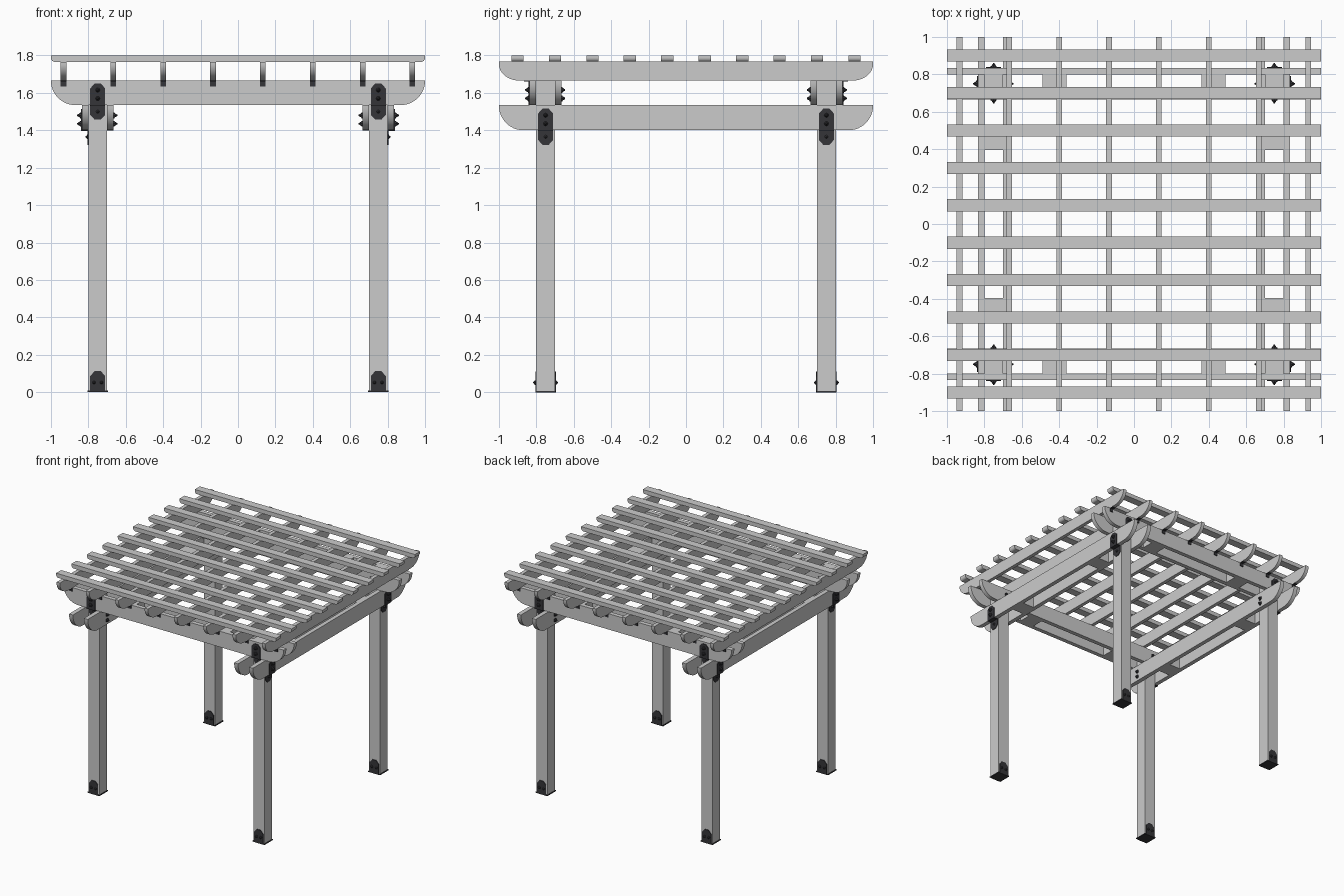
import bpy, bmesh, math
from mathutils import Vector

if "Cube" in bpy.data.objects:
    bpy.data.objects.remove(bpy.data.objects["Cube"])

metal = bpy.data.materials.new("dark_metal")
metal.diffuse_color = (0.035, 0.035, 0.04, 1)
metal.use_nodes = True
metal.node_tree.nodes["Principled BSDF"].inputs["Base Color"].default_value = metal.diffuse_color


def finish(name, bm, mat=None, smooth=False):
    bmesh.ops.recalc_face_normals(bm, faces=bm.faces[:])
    me = bpy.data.meshes.new(name)
    bm.to_mesh(me)
    bm.free()
    ob = bpy.data.objects.new(name, me)
    bpy.context.collection.objects.link(ob)
    if mat:
        me.materials.append(mat)
    if smooth:
        bpy.ops.object.select_all(action='DESELECT')
        ob.select_set(True)
        bpy.context.view_layer.objects.active = ob
        bpy.ops.object.shade_smooth_by_angle(angle=math.radians(30))
    return ob


def prism(name, pts, axis, lo, hi, mat=None, smooth=False):
    """Profile in (y,z) extruded along x, or (x,z) extruded along y."""
    bm = bmesh.new()
    vs = [bm.verts.new((lo, u, z) if axis == 'x' else (u, lo, z)) for u, z in pts]
    f = bm.faces.new(vs)
    r = bmesh.ops.extrude_face_region(bm, geom=[f])
    d = Vector((hi - lo, 0, 0)) if axis == 'x' else Vector((0, hi - lo, 0))
    bmesh.ops.translate(bm, vec=d, verts=[v for v in r['geom'] if isinstance(v, bmesh.types.BMVert)])
    return finish(name, bm, mat, smooth)


def box(name, x0, x1, y0, y1, z0, z1, mat=None):
    return prism(name, [(y0, z0), (y1, z0), (y1, z1), (y0, z1)], 'x', x0, x1, mat)


def timber(name, axis, c, w, z0, z1, r, lip=0.0):
    """Two-unit long board with rounded lower ends."""
    n = 12
    arc = [(1 - r + r * math.sin(a), z0 + (z1 - z0 - lip) * (1 - math.cos(a)))
           for a in [i * math.pi / 2 / n for i in range(n + 1)]]
    right = arc + ([(1, z1)] if lip else [])
    pts = right + [(-u, z) for u, z in reversed(right)]
    return prism(name, pts, axis, c - w / 2, c + w / 2, None, True)


def bolt(name, pos, direction, r=0.016, h=0.02):
    """Faceted washer with a tapered head."""
    bm = bmesh.new()
    q = Vector(direction).to_track_quat('Z', 'Y').to_matrix().to_4x4()
    for r1, r2, a, b in ((r, r, 0, 0.25 * h), (r * 0.75, r * 0.2, 0.25 * h, h)):
        g = bmesh.ops.create_cone(bm, cap_ends=True, segments=8, radius1=r1, radius2=r2, depth=b - a)
        bmesh.ops.translate(bm, vec=(0, 0, (a + b) / 2), verts=g['verts'])
    bm.transform(q)
    bmesh.ops.translate(bm, vec=pos, verts=bm.verts[:])
    return finish(name, bm, metal)


def plate_shape(c, z0, z1, cut_low, cut_high):
    """Plate outline with chamfered corners at the chosen ends."""
    w, s, k = 0.04, 0.017, 0.026
    low = [(c - s, z0), (c + s, z0)] if cut_low else []
    low += [(c + w, z0 + (k if cut_low else 0))]
    high = [(c + w, z1 - (k if cut_high else 0))]
    high += [(c + s, z1), (c - s, z1)] if cut_high else []
    high += [(c - w, z1 - (k if cut_high else 0))]
    return low + high + [(c - w, z0 + (k if cut_low else 0))]


def span(a, b, s):
    return sorted((a * s, b * s))


# Double beams: lower pair along y, upper pair along x
for s in (-1, 1):
    for side, c in (("inner", 0.6825), ("outer", 0.8175)):
        timber(f"lower_beam_{side}", 'x', s * c, 0.035, 1.40, 1.535, 0.13)
        timber(f"upper_beam_{side}", 'y', s * c, 0.035, 1.535, 1.665, 0.13)

# Rafters with metal clips on the outer beams
for i in range(8):
    x = -0.933 + i * 0.2665
    timber("rafter", 'x', x, 0.03, 1.665, 1.766, 0.11, 0.01)
    for s in (-1, 1):
        box("rafter_clip", x - 0.015, x + 0.015, *span(0.835, 0.84, s), 1.635, 1.665, metal)
        box("rafter_clip_flange", x - 0.015, x + 0.015, *span(0.835, 0.866, s), 1.661, 1.665, metal)

# Roof slats
for i in range(10):
    timber("roof_slat", 'y', -0.9 + i * 0.2, 0.065, 1.766, 1.80, 0.02, 0.012)

for sx in (-1, 1):
    for sy in (-1, 1):
        X, Y = 0.75 * sx, 0.75 * sy
        # Post
        box("post", X - 0.05, X + 0.05, Y - 0.05, Y + 0.05, 0.006, 1.665)
        # Spacer blocks between paired beams
        box("lower_spacer", *span(0.70, 0.80, sx), *span(0.395, 0.525, sy), 1.40, 1.535)
        box("upper_spacer", *span(0.36, 0.49, sx), *span(0.70, 0.80, sy), 1.535, 1.665)
        # Foot bracket
        box("foot_plate", X - 0.054, X + 0.054, Y - 0.054, Y + 0.054, 0, 0.008, metal)
        for d in (-1, 1):
            prism("foot_bracket", plate_shape(X, 0, 0.112, False, True), 'y',
                  *sorted((Y + d * 0.05, Y + d * 0.055)), metal)
            for k in (-0.02, 0.02):
                bolt("foot_bolt", (X + k, Y + d * 0.055, 0.052), (0, d, 0), 0.012, 0.012)
        # Stepped tie plates: over the outer beam, then down the post
        for axis, s, c, z in (('x', sx, Y, 1.40), ('y', sy, X, 1.535)):
            prism("tie_plate_upper", plate_shape(c, z - 0.004, z + 0.115, False, True), axis,
                  *span(0.835, 0.84, s), metal)
            prism("tie_plate_lower", plate_shape(c, z - 0.078, z, True, False), axis,
                  *span(0.80, 0.805, s), metal)
            step = [(c - 0.04, z - 0.004), (c + 0.04, z - 0.004), (c + 0.04, z), (c - 0.04, z)]
            prism("tie_plate_step", step, axis, *span(0.80, 0.84, s), metal)

            def place(u, dz, d, r, h):
                p = (u * s, c, z + dz) if axis == 'x' else (c, u * s, z + dz)
                n = (d * s, 0, 0) if axis == 'x' else (0, d * s, 0)
                bolt("tie_bolt", p, n, r, h)

            for dz in (0.035, 0.08):
                place(0.84, dz, 1, 0.016, 0.02)
                place(0.665, dz, -1, 0.016, 0.02)
            place(0.805, -0.035, 1, 0.012, 0.01)
